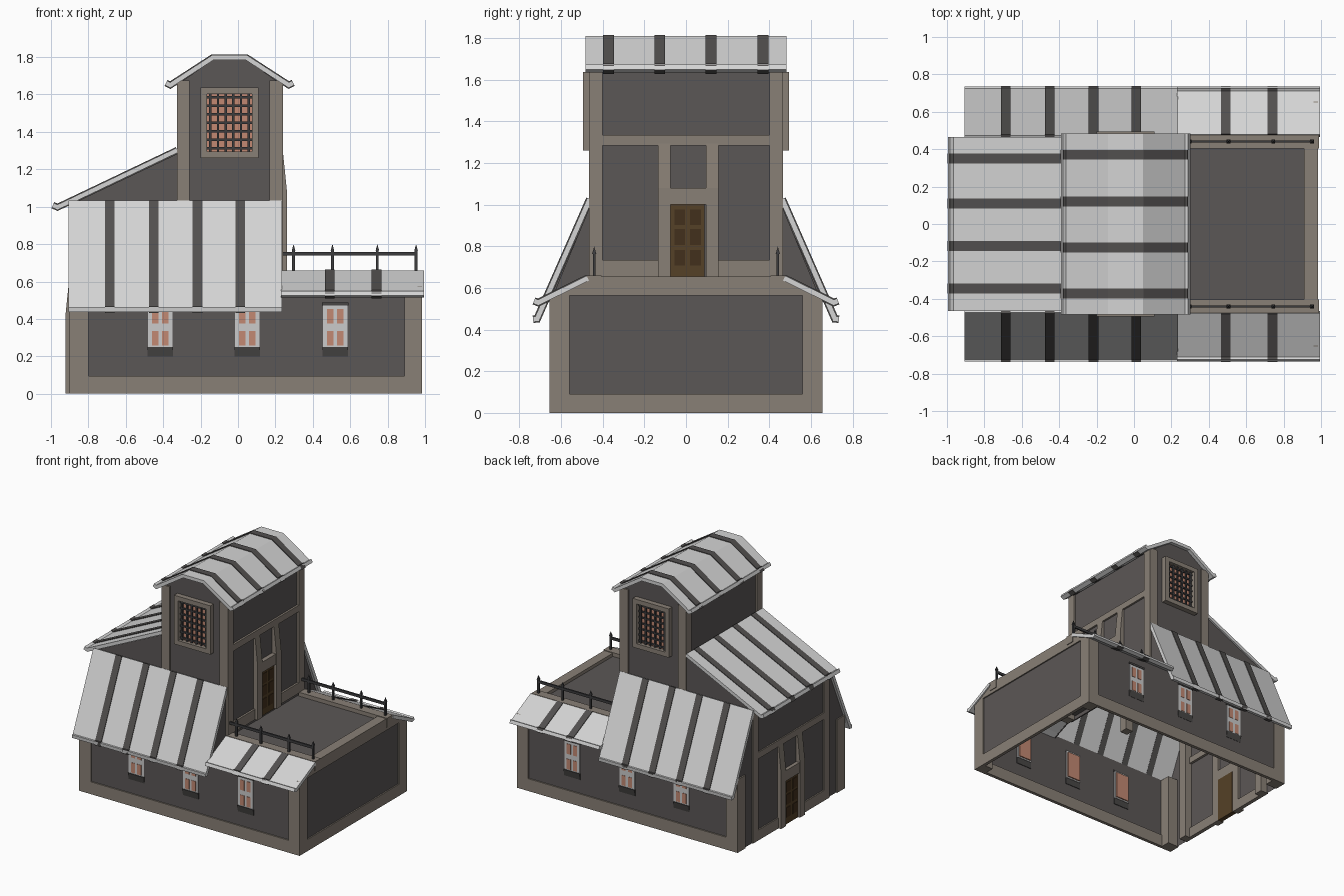
import bpy, bmesh, math
from mathutils import Vector

if "Cube" in bpy.data.objects:
    bpy.data.objects.remove(bpy.data.objects["Cube"])


def mat(name, r, g, b):
    m = bpy.data.materials.new(name)
    m.diffuse_color = (r, g, b, 1)
    m.use_nodes = True
    m.node_tree.nodes["Principled BSDF"].inputs["Base Color"].default_value = m.diffuse_color
    return m


ROOF = mat("pale_roof", .66, .66, .66)
STRIPE = mat("roof_stripe", .085, .08, .078)
WALL = mat("dark_plaster", .105, .095, .093)
TRIM = mat("brown_trim", .25, .215, .18)
DOOR = mat("door_wood", .09, .052, .02)
DPANEL = mat("door_panel", .055, .03, .012)
GLASS = mat("warm_glass", .54, .25, .17)
FRAME = mat("window_frame", .6, .6, .6)
SILL = mat("sill_stone", .065, .062, .06)
IRON = mat("iron", .045, .045, .048)


def finish(name, bm, mats):
    bmesh.ops.recalc_face_normals(bm, faces=bm.faces)
    me = bpy.data.meshes.new(name)
    bm.to_mesh(me)
    bm.free()
    for m in mats:
        me.materials.append(m)
    ob = bpy.data.objects.new(name, me)
    bpy.context.collection.objects.link(ob)
    return ob


def prism(name, pts, axis, a, b, m, drop=(), slope_mat=None):
    """Extrude a 2D profile along x (pts are y,z) or y (pts are x,z)."""
    bm = bmesh.new()

    def put(p, t):
        return bm.verts.new((t, p[0], p[1]) if axis == 'x' else (p[0], t, p[1]))
    A = [put(p, a) for p in pts]
    B = [put(p, b) for p in pts]
    bm.faces.new(A)
    bm.faces.new(B[::-1])
    n = len(pts)
    for i in range(n):
        j = (i + 1) % n
        bm.faces.new((A[i], A[j], B[j], B[i]))
    bmesh.ops.recalc_face_normals(bm, faces=bm.faces)
    bm.normal_update()
    gone = [f for f in bm.faces if any(f.normal.dot(Vector(d)) > .95 for d in drop)]
    if slope_mat:
        for f in bm.faces:
            if .2 < f.normal.z < .95:
                f.material_index = 1
    bm2 = bm
    if gone:
        bmesh.ops.delete(bm2, geom=gone, context='FACES')
    return finish(name, bm2, [m] + ([slope_mat] if slope_mat else []))


def box(name, x0, x1, y0, y1, z0, z1, m):
    y0, y1 = sorted((y0, y1))
    x0, x1 = sorted((x0, x1))
    return prism(name, [(x0, z0), (x1, z0), (x1, z1), (x0, z1)], 'y', y0, y1, m)


def ribbon(path, t):
    """Closed outline of a polyline with thickness t."""
    up, dn = [], []
    P = [Vector(p) for p in path]
    for i, p in enumerate(P):
        d1 = (P[i] - P[i - 1]).normalized() if i else (P[1] - P[0]).normalized()
        d2 = (P[i + 1] - P[i]).normalized() if i < len(P) - 1 else d1
        n1, n2 = Vector((-d1.y, d1.x)), Vector((-d2.y, d2.x))
        n = (n1 + n2).normalized()
        n *= t / 2 / max(.5, n.dot(n1))
        up.append(tuple(p + n))
        dn.append(tuple(p - n))
    return up + dn[::-1]


def roof(name, path, axis, a, b, stripes, w=.052):
    prism(name, ribbon(path, .026), axis, a, b, ROOF)
    for s in stripes:
        prism(name + "_stripe", ribbon(path, .036), axis, s - w / 2, s + w / 2, STRIPE)


DOWN, LEFT, RIGHT, UP = (0, 0, -1), (-1, 0, 0), (1, 0, 0), (0, 0, 1)

# hollow wall shells, open underneath
prism("house_walls", [(-.645, 0), (.645, 0), (.645, .57), (.452, 1.01), (-.452, 1.01), (-.645, .57)],
      'x', -.89, .225, WALL, [DOWN, RIGHT, UP], ROOF)
prism("terrace_walls", [(-.645, 0), (.645, 0), (.645, .55), (.46, .63), (-.46, .63), (-.645, .55)],
      'x', .225, .975, WALL, [DOWN, LEFT], ROOF)
prism("lean_to_walls", [(-.89, 1.01), (-.31, 1.01), (-.31, 1.29), (-.89, 1.015)], 'y', -.455, .455,
      WALL, [DOWN, RIGHT], ROOF)
prism("tower_walls", [(-.315, 1.0), (.225, 1.0), (.225, 1.66), (.045, 1.785), (-.135, 1.785), (-.315, 1.66)],
      'y', -.455, .455, WALL, [DOWN])
box("tower_lower_wall", .215, .225, -.455, .455, .6, 1.0, WALL)

# roofs
roof("tower_roof", [(-.385, 1.662), (-.362, 1.65), (-.135, 1.797), (.045, 1.797), (.272, 1.65), (.295, 1.662)],
     'y', -.483, .483, (-.372, -.126, .12, .37))
roof("lean_to_roof", [(-.99, 1.008), (-.965, .997), (-.325, 1.302)], 'y', -.465, .465,
     (-.345, -.118, .11, .35))
for s in (-1, 1):
    roof("side_roof", [(s * .735, .45), (s * .715, .452), (s * .462, 1.028)], 'x', -.905, .235,
         (-.685, -.45, -.217, .012))
    roof("terrace_roof", [(s * .73, .538), (s * .71, .53), (s * .472, .647)], 'x', .23, .995, (.49, .74))

# timber trim, mirrored front and back
for s in (-1, 1):
    prism("wing_end_wall", [(s * .45, 1.02), (s * .45, .63), (s * .645, .55)], 'x', .215, .225, WALL)
    for x0, x1 in ((-.9, -.8), (.89, .985)):
        box("corner_post", x0, x1, s * .56, s * .655, 0, .565, TRIM)
    box("base_beam", -.85, .94, s * .63, s * .655, 0, .095, TRIM)
    prism("gable_trim", [(s * .46, .565), (s * .655, .565), (s * .655, .572), (s * .46, .645)],
          'x', .96, .985, TRIM)
    box("terrace_parapet", .235, .99, s * .405, s * .475, .59, .66, TRIM)
    for x0, x1, z in ((-.325, -.26, .7), (.168, .24, .655)):
        box("tower_post", x0, x1, s * .4, s * .467, z, 1.675, TRIM)
    box("facade_post", -.9, -.83, s * .4, s * .467, 0, 1.01, TRIM)

    # lattice window on the tower
    for x0, x1, z0, z1 in ((-.2, -.165, 1.26, 1.637), (.075, .11, 1.26, 1.637),
                           (-.165, .075, 1.26, 1.295), (-.165, .075, 1.602, 1.637)):
        box("lattice_frame", x0, x1, s * .45, s * .495, z0, z1, TRIM)
    box("lattice_glass", -.165, .075, s * .45, s * .463, 1.295, 1.602, GLASS)
    for i in range(6):
        x = -.148 + i * .041
        box("lattice_bar", x - .006, x + .006, s * .463, s * .475, 1.295, 1.602, IRON)
    for i in range(7):
        z = 1.312 + i * .0455
        box("lattice_bar", -.165, .075, s * .463, s * .473, z - .006, z + .006, IRON)

    # small wall windows
    for x in (-.415, .05, .52):
        box("window_frame", x - .065, x + .065, s * .635, s * .65, .25, .475, FRAME)
        box("window_inner_glass", x - .055, x + .055, s * .625, s * .637, .26, .465, GLASS)
        box("window_head", x - .07, x + .07, s * .64, s * .654, .472, .488, SILL)
        prism("window_sill", [(s * .64, .2), (s * .647, .2), (s * .656, .25), (s * .64, .25)],
              'x', x - .068, x + .068, SILL)
        for dx in (-.027, .027):
            for z in (.258, .375):
                box("window_pane", x + dx - .017, x + dx + .017, s * .645, s * .653, z, z + .078, GLASS)

    # terrace railing
    box("rail", .24, .958, s * .435, s * .447, .738, .758, IRON)
    for x in (.297, .505, .745, .952):
        box("rail_post", x - .007, x + .007, s * .441 - .007, s * .441 + .007, .655, .77, IRON)
        bpy.ops.mesh.primitive_cone_add(vertices=4, radius1=.014, radius2=0, depth=.035,
                                        location=(x, s * .441, .782), rotation=(0, 0, math.pi / 4))
        bpy.context.object.name = "rail_spike"
        bpy.context.object.data.materials.append(IRON)

# right end frame and terrace edge
box("end_base_beam", .96, .985, -.56, .56, 0, .09, TRIM)
box("terrace_edge", .91, .985, -.46, .46, .565, .655, TRIM)


def facade(x, d, z):
    """Door, transom and timber frame on a wall at x facing direction d."""
    def slab(name, out, y0, y1, z0, z1, m, back=.03):
        box(name, x - d * back, x + d * out, y0, y1, z + z0, z + z1, m)
    slab("facade_beam", 0, -.4, .4, .63, .68, TRIM)
    slab("facade_base", 0, -.4, -.13, 0, .08, TRIM)
    slab("facade_base", 0, .15, .4, 0, .08, TRIM)
    for y0, y1 in ((-.135, -.075), (.095, .155)):
        prism("door_post", [(x - d * .03, z), (x + d * .022, z), (x + d * .022, z + .425),
                            (x, z + .64), (x - d * .03, z + .64)], 'y', y0, y1, TRIM)
    slab("door_lintel", .018, -.075, .095, .345, .425, TRIM)
    slab("door", .006, -.075, .09, 0, .345, DOOR)
    for yc in (-.03, .045):
        for zc in (.09, .19, .285):
            slab("door_panel", .01, yc - .026, yc + .026, zc - .038, zc + .038, DPANEL, 0)


facade(.24, 1, .655)
facade(-.9, -1, 0)
